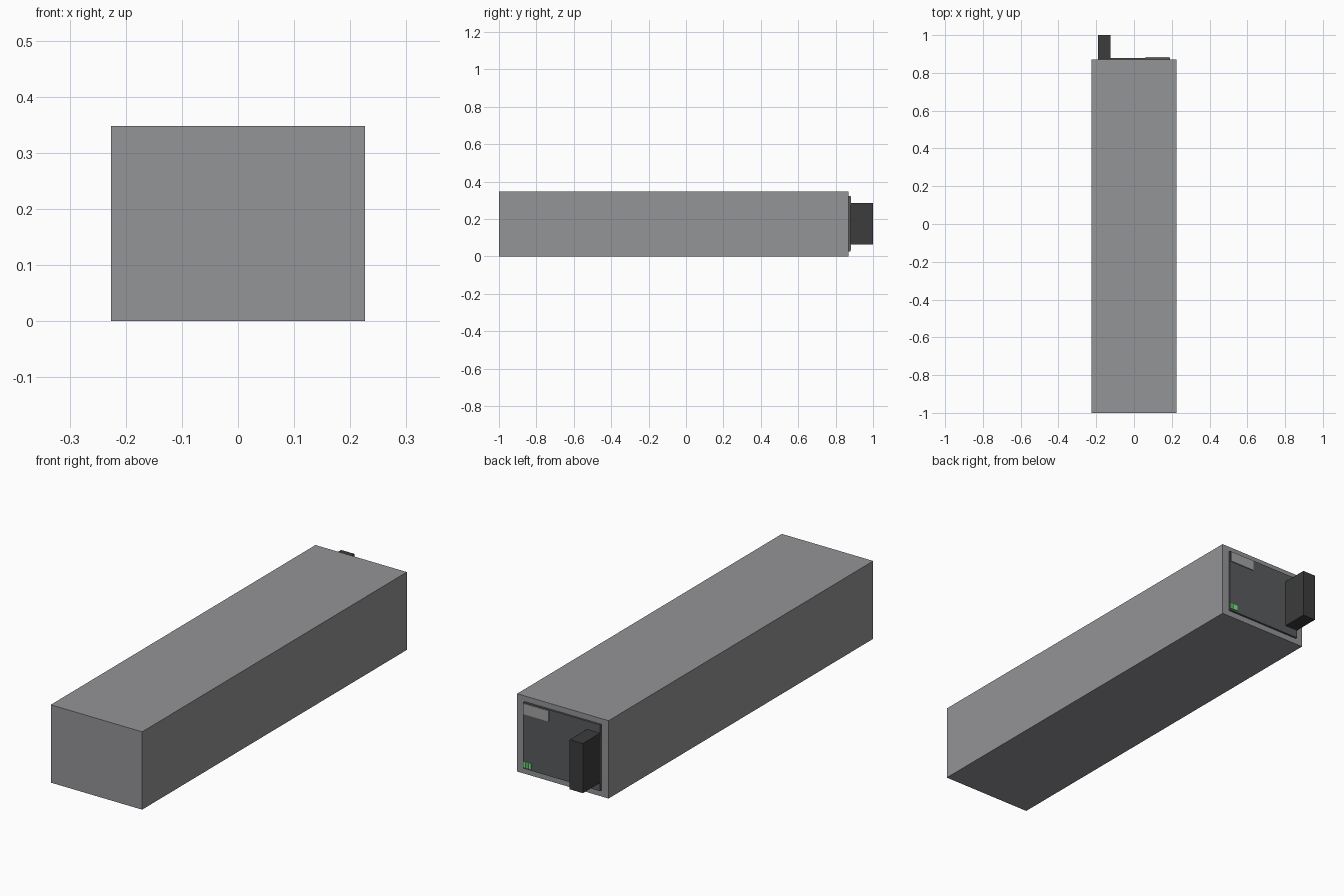
import bpy

if "Cube" in bpy.data.objects:
    bpy.data.objects.remove(bpy.data.objects["Cube"])


def material(name, rgb):
    m = bpy.data.materials.new(name)
    m.diffuse_color = (*rgb, 1)
    m.use_nodes = True
    m.node_tree.nodes["Principled BSDF"].inputs["Base Color"].default_value = m.diffuse_color
    return m


def box(name, x, y, z, mat):
    """Box from (min, max) ranges on each axis."""
    lo, hi = zip(x, y, z)
    bpy.ops.mesh.primitive_cube_add(size=1, location=[(a + b) / 2 for a, b in zip(lo, hi)])
    ob = bpy.context.object
    ob.name = name
    ob.scale = [b - a for a, b in zip(lo, hi)]
    bpy.ops.object.transform_apply(location=False, rotation=False, scale=True)
    ob.data.materials.append(mat)
    return ob


metal = material("grey_metal", (0.295, 0.297, 0.31))
dark = material("dark_panel", (0.10, 0.104, 0.108))
black = material("black_plastic", (0.045, 0.045, 0.047))
light = material("light_label", (0.37, 0.37, 0.37))
green = material("green_terminal", (0.2, 0.8, 0.25))

# Long metal housing
box("housing", (-0.226, 0.226), (-1, 0.87), (0, 0.348), metal)

# Raised rear panel
box("rear_panel", (-0.19, 0.19), (0.865, 0.879), (0.027, 0.323), dark)

# Pull handle standing off the panel
box("handle", (-0.19, -0.125), (0.875, 1.0), (0.064, 0.286), black)

# Label plate in the upper corner
box("label_plate", (0.062, 0.187), (0.875, 0.883), (0.272, 0.32), light)

# Row of three small green terminals in the lower corner
for i in range(3):
    x = 0.15 + i * 0.013
    box(f"terminal_{i + 1}", (x, x + 0.012), (0.875, 0.882), (0.035, 0.06), green)
